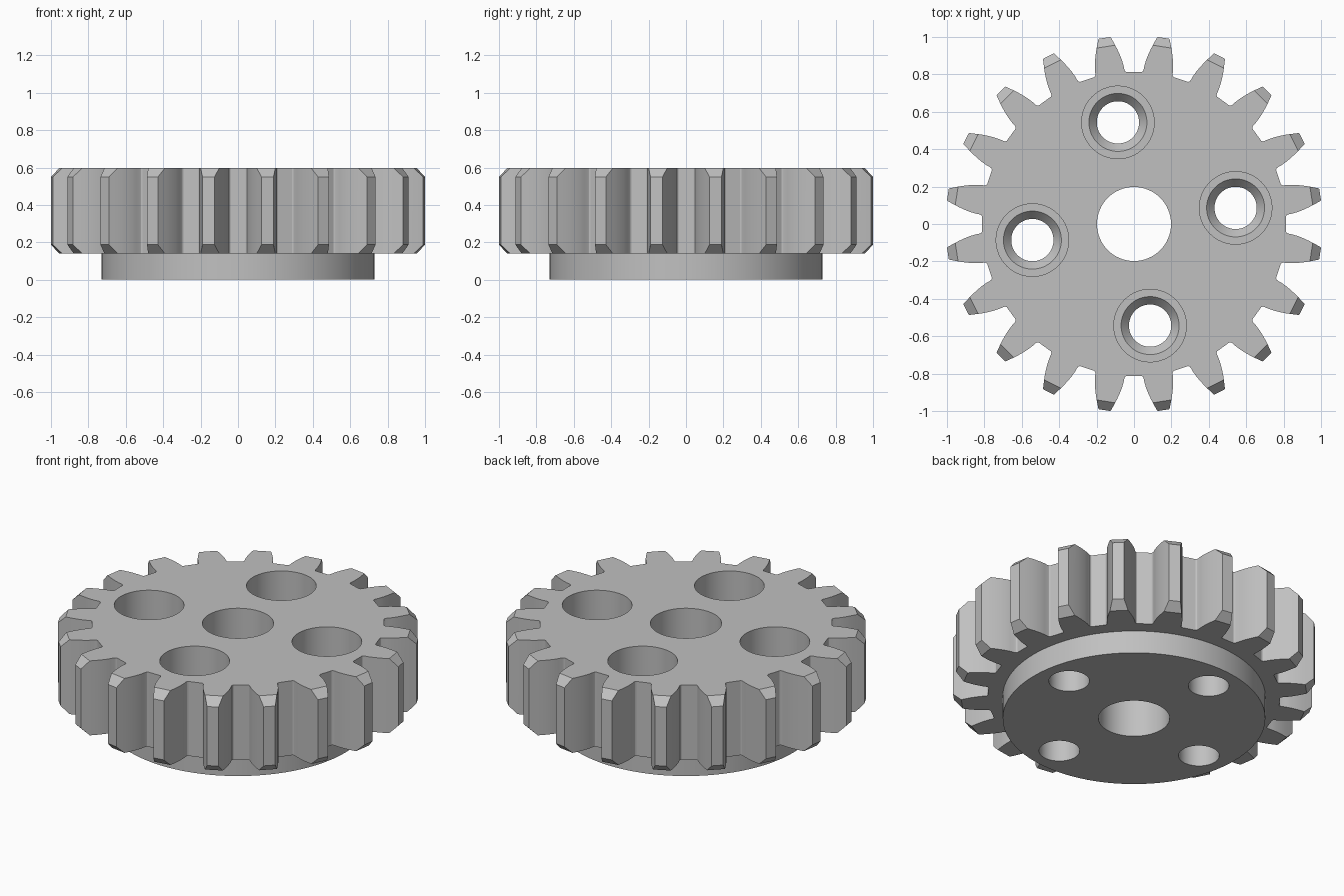
import bpy, bmesh, math

cube = bpy.data.objects.get("Cube")
if cube:
    bpy.data.objects.remove(cube, do_unlink=True)

TEETH = 20
PITCH = 2 * math.pi / TEETH
Z_BOTTOM, Z_MID, Z_TOP = 0.0, 0.14, 0.597

steel = bpy.data.materials.new("grey_metal")
steel.use_nodes = True
GREY = (0.53, 0.53, 0.53, 1.0)
steel.diffuse_color = GREY
bsdf = next(n for n in steel.node_tree.nodes if n.type == 'BSDF_PRINCIPLED')
bsdf.inputs["Base Color"].default_value = GREY


def finish(name, bm):
    bmesh.ops.recalc_face_normals(bm, faces=bm.faces)
    mesh = bpy.data.meshes.new(name)
    bm.to_mesh(mesh)
    bm.free()
    mesh.materials.append(steel)
    obj = bpy.data.objects.new(name, mesh)
    bpy.context.collection.objects.link(obj)
    return obj


def turned(name, profile, segments, x=0.0, y=0.0):
    """Closed solid of revolution from (radius, z) pairs."""
    bm = bmesh.new()
    rings = []
    for r, z in profile:
        rings.append([bm.verts.new((x + r * math.cos(2 * math.pi * i / segments),
                                    y + r * math.sin(2 * math.pi * i / segments), z))
                      for i in range(segments)])
    for a, b in zip(rings, rings[1:]):
        for i in range(segments):
            j = (i + 1) % segments
            bm.faces.new((a[i], a[j], b[j], b[i]))
    bm.faces.new(rings[0])
    bm.faces.new(rings[-1])
    return finish(name, bm)


def combine(target, tool, operation):
    """Apply a boolean and discard its tool."""
    tool.hide_render = True
    mod = target.modifiers.new(operation.title(), 'BOOLEAN')
    mod.operation = operation
    mod.solver = 'EXACT'
    mod.object = tool
    bpy.context.view_layer.objects.active = target
    bpy.ops.object.modifier_apply(modifier=mod.name)
    bpy.data.objects.remove(tool, do_unlink=True)


# Toothed wheel: half a tooth as (radius, half width), mirrored and repeated
flank = [(0.813, 0.087), (0.818, 0.081), (0.828, 0.0785), (0.85, 0.0775),
         (0.88, 0.073), (0.91, 0.066), (0.94, 0.0575), (0.97, 0.047), (1.008, 0.0325)]
tooth = [(r, -w) for r, w in flank] + [(r, w) for r, w in reversed(flank)]
bm = bmesh.new()
outline = []
for t in range(TEETH):
    centre = (t + 0.5) * PITCH
    for r, w in tooth:
        a = centre + math.asin(w / r)
        outline.append(bm.verts.new((r * math.cos(a), r * math.sin(a), Z_MID)))
base = bm.faces.new(outline)
top = bmesh.ops.extrude_face_region(bm, geom=[base])
bmesh.ops.translate(bm, vec=(0, 0, Z_TOP - Z_MID),
                    verts=[v for v in top["geom"] if isinstance(v, bmesh.types.BMVert)])
gear = finish("spur_gear", bm)

# Chamfered tooth tips: one cone facet falls on each tooth
k = 1 / math.cos(math.pi / 60)
combine(gear, turned("chamfer_blank", [(0.95 * k, Z_MID - 0.01), (1.06 * k, Z_MID + 0.1),
                                       (1.06 * k, Z_TOP - 0.1), (0.95 * k, Z_TOP + 0.01)], 60),
        'INTERSECT')

# Round hub below the teeth
combine(gear, turned("hub", [(0.73, Z_BOTTOM), (0.73, Z_MID + 0.1)], 128), 'UNION')

# Central bore
combine(gear, turned("bore", [(0.198, -0.1), (0.198, 0.8)], 64), 'DIFFERENCE')

# Four counterbored and countersunk bolt holes
bolt_hole = [(0.113, -0.1), (0.113, 0.2), (0.155, 0.25), (0.194, 0.25), (0.194, 0.8)]
for i in range(4):
    a = PITCH / 2 + i * math.pi / 2
    combine(gear, turned("bolt_hole", bolt_hole, 64, 0.55 * math.cos(a), 0.55 * math.sin(a)),
            'DIFFERENCE')

# One colour, smooth curves, sharp edges
gear.data.materials.clear()
gear.data.materials.append(steel)
for face in gear.data.polygons:
    face.material_index = 0
for obj in bpy.context.selected_objects:
    obj.select_set(False)
gear.select_set(True)
bpy.context.view_layer.objects.active = gear
bpy.ops.object.shade_smooth_by_angle(angle=math.radians(28))
